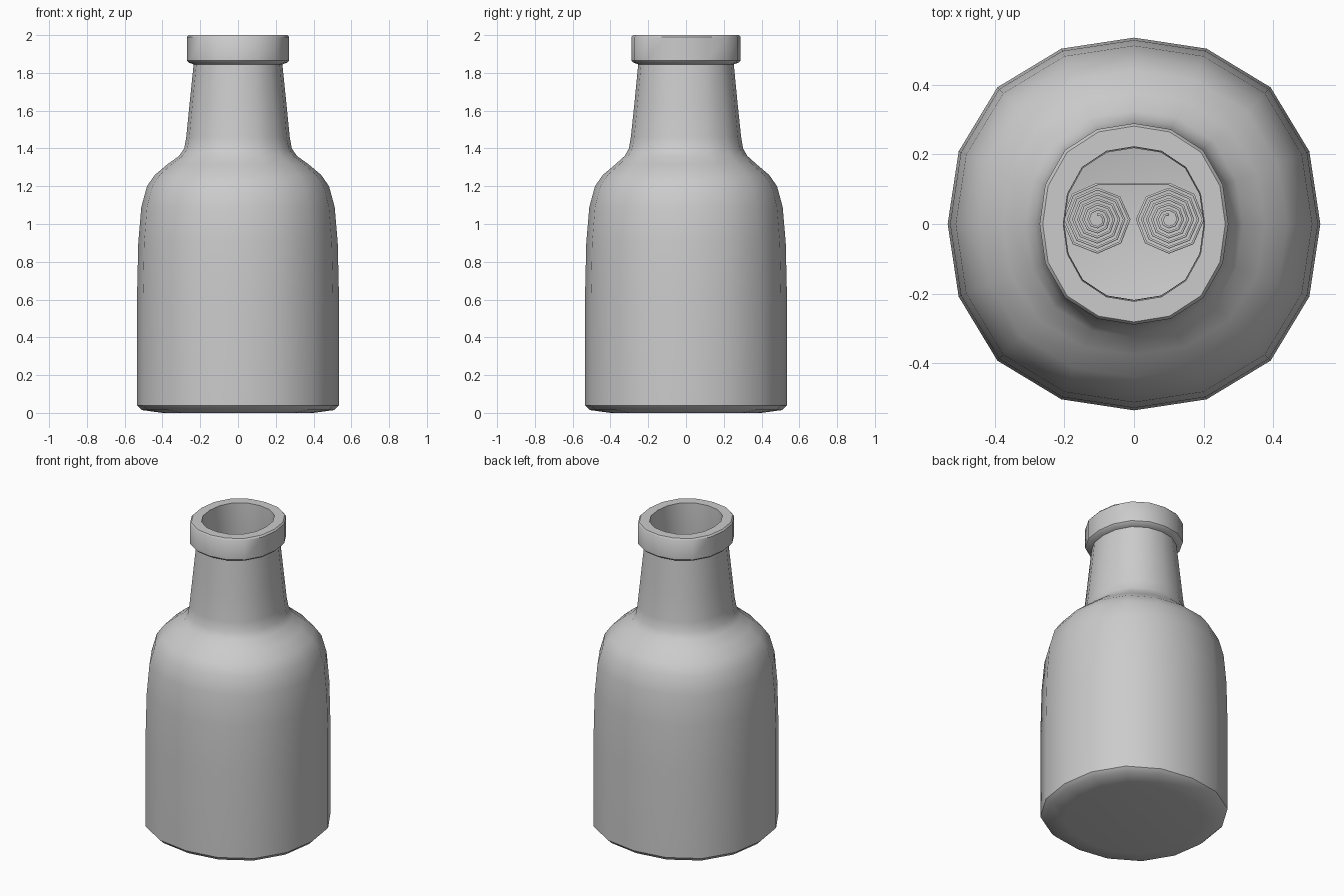
import bpy, bmesh
from math import sin, cos, pi, radians

if "Cube" in bpy.data.objects:
    bpy.data.objects.remove(bpy.data.objects["Cube"])

SIDES = 16


def finish(name, bm, angle):
    bmesh.ops.recalc_face_normals(bm, faces=bm.faces)
    mesh = bpy.data.meshes.new(name)
    bm.to_mesh(mesh)
    bm.free()
    ob = bpy.data.objects.new(name, mesh)
    bpy.context.collection.objects.link(ob)
    bpy.ops.object.select_all(action='DESELECT')
    bpy.context.view_layer.objects.active = ob
    ob.select_set(True)
    bpy.ops.object.shade_smooth_by_angle(angle=radians(angle))
    return ob


def ring(bm, rx, ry, z):
    # slightly squarish 16-sided loop
    verts = []
    for i in range(SIDES):
        a = 2 * pi * i / SIDES
        k = 1 + 0.037 * sin(2 * a) ** 2
        verts.append(bm.verts.new((rx * k * cos(a), ry * k * sin(a), z)))
    return verts


# bottle: outer wall up, over the lip, and down the inner wall
outer = [(.40, .40, 0), (.51, .51, .015), (.535, .535, .04), (.535, .535, .6),
         (.528, .528, .9), (.512, .512, 1.09), (.482, .482, 1.2),
         (.44, .44, 1.26), (.375, .375, 1.315), (.312, .325, 1.36),
         (.285, .302, 1.4), (.274, .292, 1.46), (.257, .274, 1.63),
         (.235, .253, 1.845)]
lip = [(.262, .28, 1.855), (.271, .289, 1.865), (.271, .289, 1.99),
       (.262, .281, 2.0), (.203, .222, 2.0)]
wall = 0.035
inner = [(rx - wall, ry - wall, z) for rx, ry, z in reversed(outer[3:])]
inner += [(.50, .50, .07), (.47, .47, .045)]

bm = bmesh.new()
loops = [ring(bm, *p) for p in outer + lip + inner]
for a, b in zip(loops, loops[1:]):
    for i in range(SIDES):
        j = (i + 1) % SIDES
        bm.faces.new((a[i], a[j], b[j], b[i]))
bm.faces.new(loops[0])
bm.faces.new(loops[-1])
finish("bottle", bm, 40)


# paper scroll standing in the bottle, rolled in from both ends
def roll(cx, side, turns=6, steps=8):
    pts = []
    n = turns * steps
    for i in range(n + 1):
        r = 0.015 + (0.102 - 0.015) * i / n
        a = pi / 2 + side * 2 * pi * (n - i) / steps
        pts.append((cx + r * cos(a), 0.013 + r * sin(a)))
    return pts


path = roll(-.105, 1) + roll(.1, -1)[::-1]
bm = bmesh.new()
low = [bm.verts.new((x, y, 0.12)) for x, y in path]
high = [bm.verts.new((x, y, 1.25)) for x, y in path]
for i in range(len(path) - 1):
    bm.faces.new((low[i], low[i + 1], high[i + 1], high[i]))
scroll = finish("paper_scroll", bm, 60)
mod = scroll.modifiers.new("thickness", 'SOLIDIFY')
mod.thickness = 0.007
mod.offset = 0
